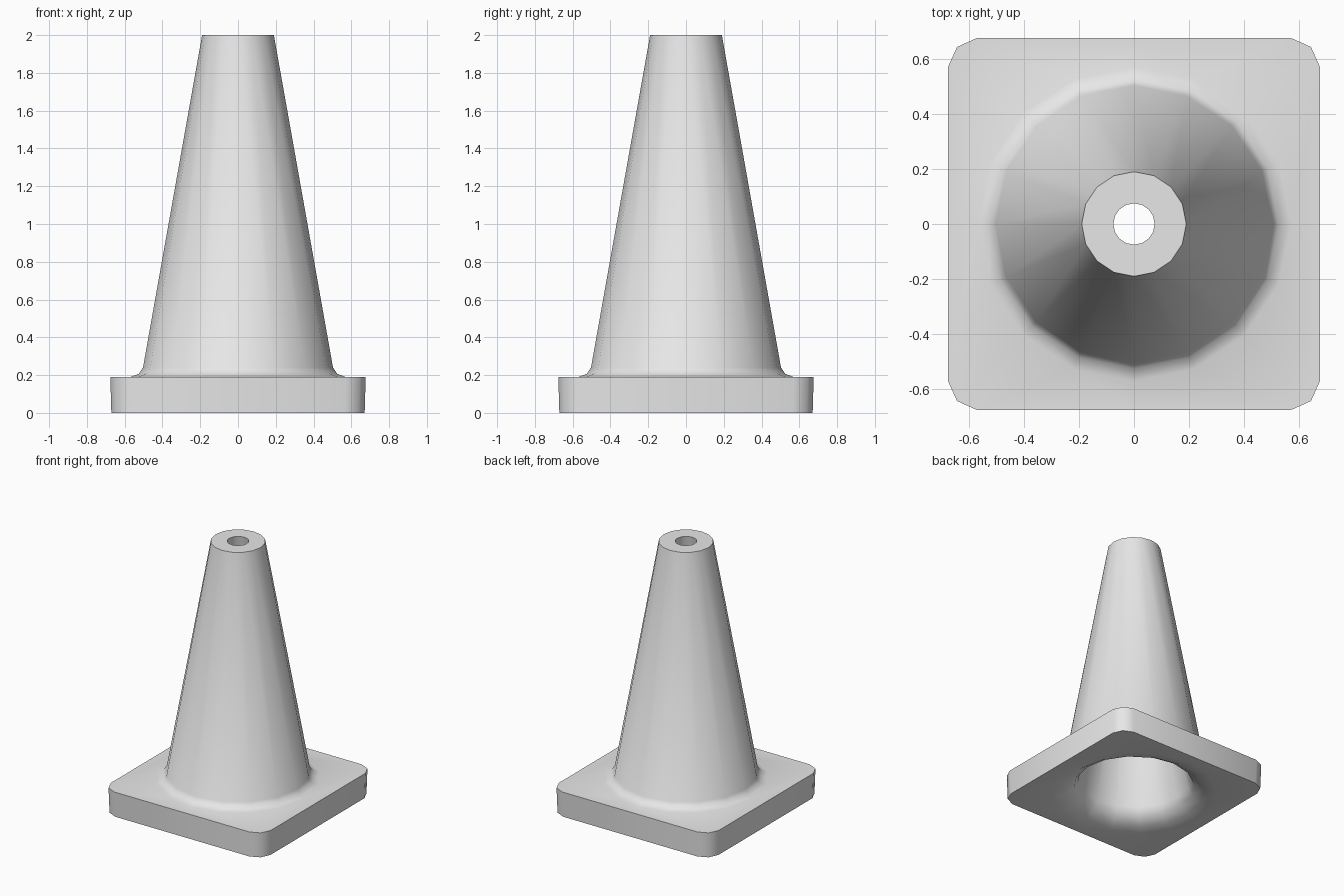
import bpy
import bmesh
from math import cos, sin, pi, radians

cube = bpy.data.objects.get("Cube")
if cube:
    bpy.data.objects.remove(cube, do_unlink=True)

SIDES = 16
HALF = 0.676      # half width of the square foot
CUT = 0.57        # where the rounded corner starts
CORNER = 0.643    # middle point of the rounded corner


def circle(radius, z):
    """Ring of points around the axis."""
    return [(radius * cos(2 * pi * i / SIDES), radius * sin(2 * pi * i / SIDES), z)
            for i in range(SIDES)]


def rounded_square(z, scale=1.0):
    """Square ring: one mid-side point and three corner points per quarter."""
    quarter = [(HALF, 0), (HALF, CUT), (CORNER, CORNER), (CUT, HALF)]
    points = []
    for _ in range(4):
        points += [(x * scale, y * scale, z) for x, y in quarter]
        quarter = [(-y, x) for x, y in quarter]
    return points


# Closed section: outer cone, flared foot, underside, hollow inside
outer_cone = [(0.19, 2.0), (0.503, 0.24), (0.525, 0.207), (0.57, 0.19)]
inner_cone = [(0.59, 0.0), (0.50, 0.018), (0.43, 0.06), (0.40, 0.12), (0.075, 2.0)]
rings = [circle(r, z) for r, z in outer_cone]
rings += [rounded_square(0.19), rounded_square(0.0, 0.992)]
rings += [circle(r, z) for r, z in inner_cone]

bm = bmesh.new()
loops = [[bm.verts.new(p) for p in ring] for ring in rings]
for a, b in zip(loops, loops[1:] + loops[:1]):
    for i in range(SIDES):
        j = (i + 1) % SIDES
        bm.faces.new((a[i], b[i], b[j], a[j]))
bmesh.ops.recalc_face_normals(bm, faces=bm.faces)

mesh = bpy.data.meshes.new("traffic_cone")
bm.to_mesh(mesh)
bm.free()
cone = bpy.data.objects.new("traffic_cone", mesh)
bpy.context.collection.objects.link(cone)

# Plain grey plastic
grey = bpy.data.materials.new("light_grey")
grey.use_nodes = True
colour = (0.8, 0.8, 0.8, 1.0)
grey.diffuse_color = colour
grey.node_tree.nodes["Principled BSDF"].inputs["Base Color"].default_value = colour
mesh.materials.append(grey)

# Smooth cone and flare, crisp rim and foot edges
bpy.ops.object.select_all(action='DESELECT')
cone.select_set(True)
bpy.context.view_layer.objects.active = cone
bpy.ops.object.shade_smooth_by_angle(angle=radians(50))
